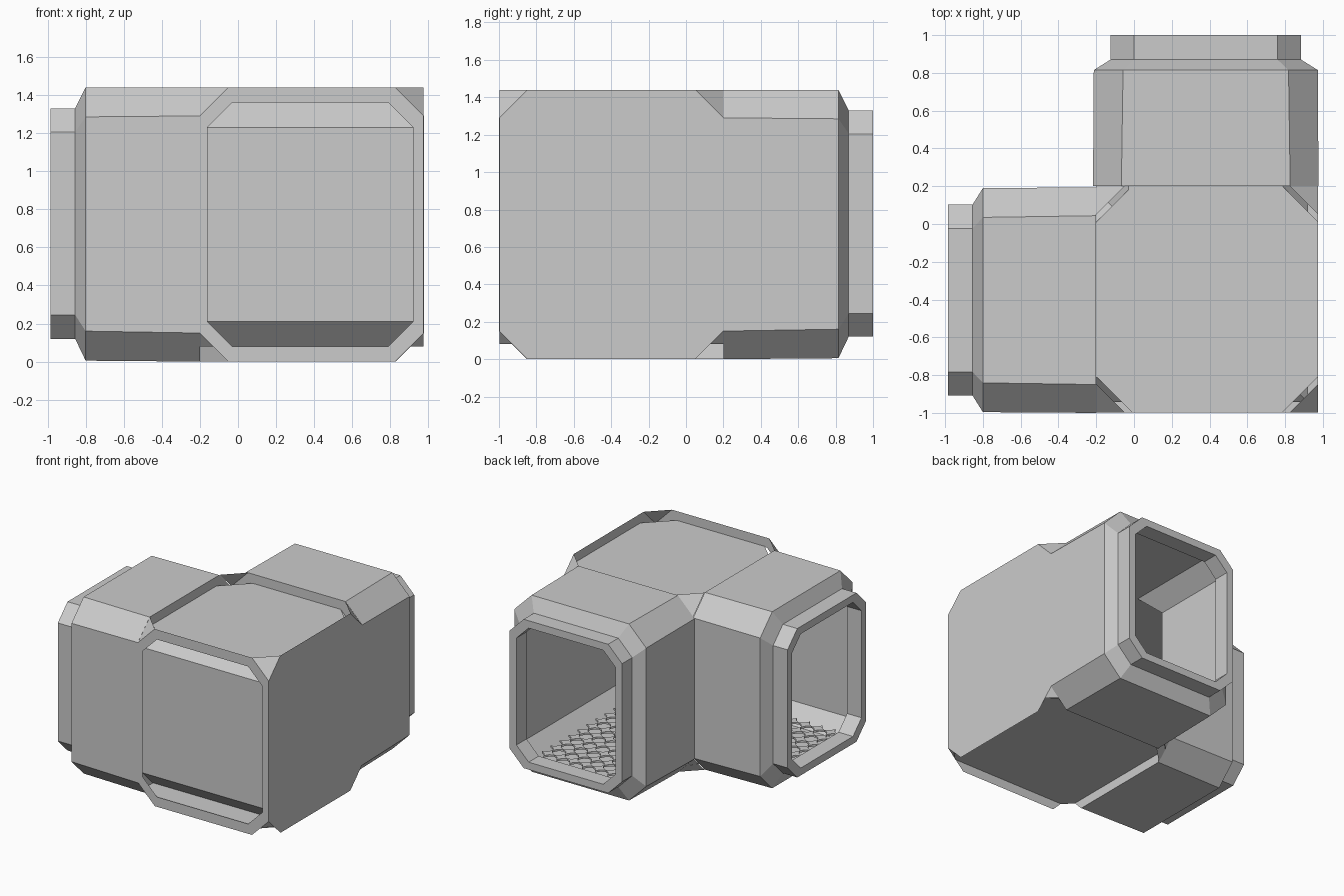
import bpy, bmesh
from math import cos, sin, pi

if "Cube" in bpy.data.objects:
    bpy.data.objects.remove(bpy.data.objects["Cube"])

XC, YC = 0.38, -0.403            # centre lines of back arm and left arm
X0, X1, Y0, Y1 = -0.2, 0.975, -0.998, 0.2   # corner block extents
ZT, CUT, LOW, HIGH = 1.44, 0.15, 0.08, 1.36


def octagon(half, z0, z1, c, off=0.0):
    a, b = off - half, off + half
    return [(a + c, z0), (b - c, z0), (b, z0 + c), (b, z1 - c),
            (b - c, z1), (a + c, z1), (a, z1 - c), (a, z0 + c)]


def back(prof, d):               # section across the back arm
    return [(XC + u, d, z) for u, z in prof]


def left(prof, d):               # section across the left arm
    return [(0.015 - d, YC - u, z) for u, z in prof]


def mitre(prof):                 # diagonal section at the bend
    return [(XC + u, YC - u, z) for u, z in prof]


def finish(name, bm):
    bmesh.ops.recalc_face_normals(bm, faces=bm.faces)
    me = bpy.data.meshes.new(name)
    bm.to_mesh(me)
    bm.free()
    ob = bpy.data.objects.new(name, me)
    bpy.context.collection.objects.link(ob)
    return ob


def skin(name, loops, closed=False):
    bm = bmesh.new()
    rings = [[bm.verts.new(p) for p in lp] for lp in loops]
    pairs = list(zip(rings, rings[1:]))
    if closed:
        pairs.append((rings[-1], rings[0]))
    for a, b in pairs:
        n = len(a)
        for i in range(n):
            j = (i + 1) % n
            bm.faces.new((a[i], a[j], b[j], b[i]))
    return finish(name, bm)


def polygons(name, polys):
    bm = bmesh.new()
    for p in polys:
        bm.faces.new([bm.verts.new(v) for v in p])
    return finish(name, bm)


inner = octagon(0.54, LOW, HIGH, 0.13)
shell = octagon(0.597, 0, ZT, CUT)
shell_end = octagon(0.593, 0.005, ZT, 0.155)
rim = octagon(0.505, 0.12, 1.33, 0.125)
mouth = octagon(0.445, 0.18, 1.27, 0.11)

# Two corridor arms, each a hollow octagonal tube with a stepped rim
for name, at, start in (("left_arm", left, 0.215), ("back_arm", back, 0.2)):
    skin(name, [at(inner, start), at(shell, start), at(shell_end, 0.815),
                at(rim, 0.87), at(rim, 1.0), at(mouth, 1.0),
                at(mouth, 0.87), at(inner, 0.815)], closed=True)

# Mitred inner tunnel through the bend
skin("corner_tunnel", [left(inner, 0.215), mitre(inner), back(inner, 0.2)])


# Corner block: open front frame and solid right wall
def rect_oct(a0, a1, b0, b1, c):
    return [(a0 + c, b0), (a1 - c, b0), (a1, b0 + c), (a1, b1 - c),
            (a1 - c, b1), (a0 + c, b1), (a0, b1 - c), (a0, b0 + c)]


skin("front_frame", [[(x, Y0, z) for x, z in rect_oct(X0, X1, 0, ZT, CUT)],
                     [(XC + u, Y0, z) for u, z in inner]])
polygons("right_wall", [[(X1, y, z) for y, z in rect_oct(Y0, Y1, 0, ZT, CUT)]])

# Recessed roof and underside panels
plan = rect_oct(X0, X1, Y0, Y1, 0.19)
polygons("roof_panel", [[(x, y, HIGH + 0.005) for x, y in plan]])
plan = rect_oct(X0, X1, Y0, Y1, CUT - LOW)
polygons("underside_panel", [[(x, y, LOW - 0.005) for x, y in plan]])

# Triangular corner cuts (lower ones stop at the underside panel)
cuts = []
for x, sx in ((X0, 1), (X1, -1)):
    for y, sy in ((Y0, 1), (Y1, -1)):
        if (sx, sy) == (1, -1):
            continue
        cuts.append([(x + sx * CUT, y, ZT), (x, y + sy * CUT, ZT),
                     (x, y, ZT - CUT)])
        k = CUT - LOW
        cuts.append([(x + sx * k, y, LOW), (x, y + sy * k, LOW), (x, y, CUT)])
# inside bend: small webs between the two arm ends
for z, zc in ((ZT, ZT - CUT), (0, CUT)):
    cuts.append([(X0 + CUT, Y1, z), (X0, Y1 - CUT, z), (X0, Y1, zc)])
polygons("corner_cuts", cuts)

# Floor grating: rows of four-pointed stars following the bend
bm = bmesh.new()
STEP = 0.115
for i in range(-12, 5):
    for j in range(-4, 12):
        x, y = XC + i * STEP - 0.03, YC + j * STEP + 0.03
        in_left = x > -0.86 and abs(y - YC) < 0.42 and x < XC + 0.42
        in_back = y < 0.86 and abs(x - XC) < 0.42 and y > YC - 0.42
        if not (in_left or in_back):
            continue
        ring = []
        for k in range(8):
            r = 0.058 if k % 2 == 0 else 0.03
            ring.append(bm.verts.new((x + r * cos(k * pi / 4),
                                      y + r * sin(k * pi / 4), 0.16)))
        f = bm.faces.new(ring)
        ext = bmesh.ops.extrude_face_region(bm, geom=[f])
        top = [v for v in ext["geom"] if isinstance(v, bmesh.types.BMVert)]
        bmesh.ops.translate(bm, verts=top, vec=(0, 0, 0.015))
finish("floor_grating", bm)
